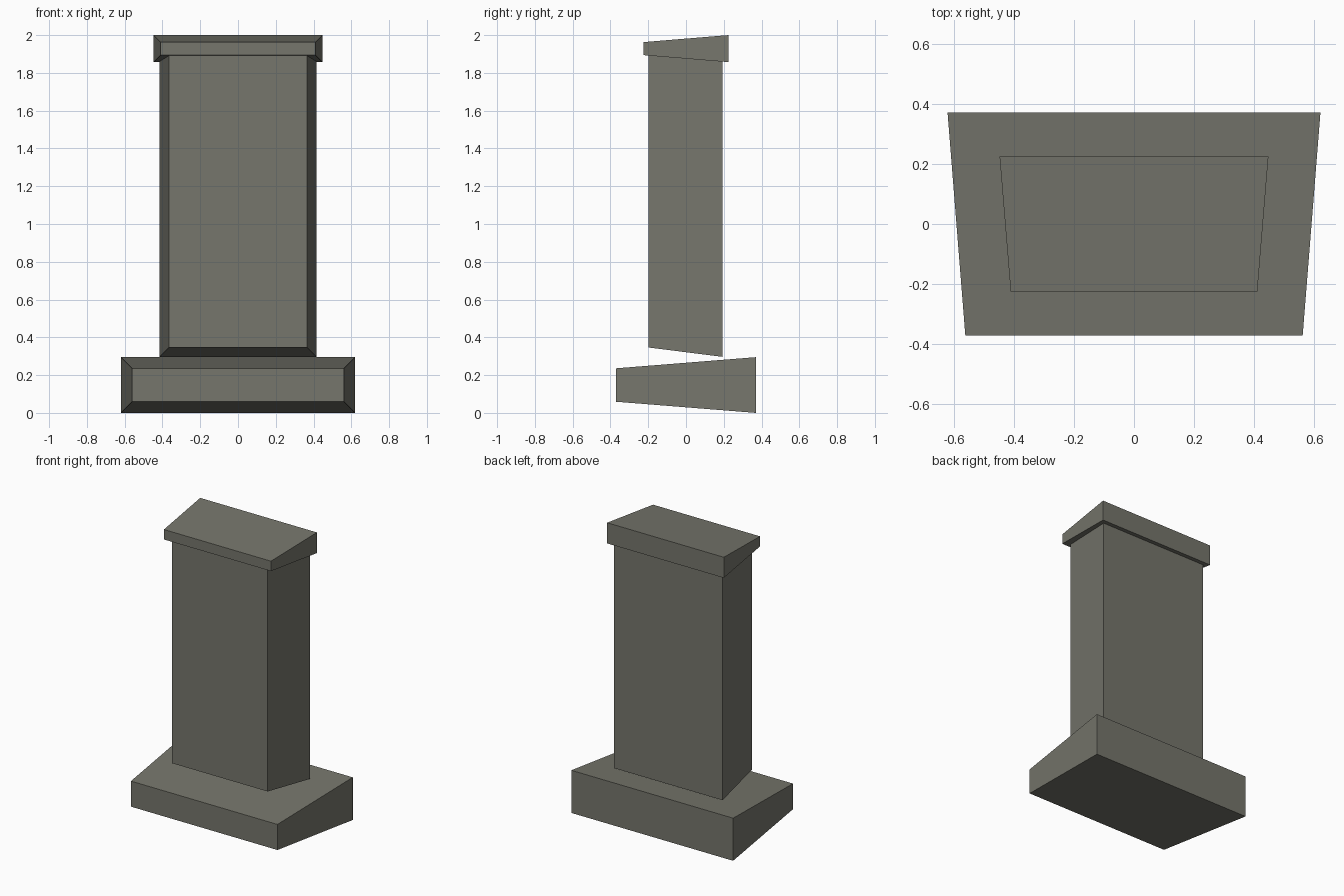
import bpy
import bmesh

if "Cube" in bpy.data.objects:
    bpy.data.objects.remove(bpy.data.objects["Cube"])

stone = bpy.data.materials.new("grey_stone")
stone.diffuse_color = (0.18, 0.18, 0.15, 1)
stone.use_nodes = True
stone.node_tree.nodes["Principled BSDF"].inputs["Base Color"].default_value = stone.diffuse_color


def tapered_block(name, y_front, y_back, half_width, z_low, z_high, taper):
    """Block whose front face is inset on every side by the taper amount."""
    bm = bmesh.new()
    bmesh.ops.create_cube(bm, size=2)
    for v in bm.verts:
        front = v.co.y < 0
        inset = taper if front else 0
        v.co.x *= half_width - inset
        v.co.z = z_low + inset if v.co.z < 0 else z_high - inset
        v.co.y = y_front if front else y_back
    mesh = bpy.data.meshes.new(name)
    bm.to_mesh(mesh)
    bm.free()
    mesh.materials.append(stone)
    obj = bpy.data.objects.new(name, mesh)
    bpy.context.collection.objects.link(obj)
    return obj


# Wide plinth, tall shaft running up into the cap, and the sloped cap
tapered_block("base", -0.37, 0.37, 0.62, 0.0, 0.295, 0.059)
tapered_block("column", -0.198, 0.193, 0.415, 0.297, 1.95, 0.049)
tapered_block("cap", -0.225, 0.225, 0.447, 1.857, 2.0, 0.037)
